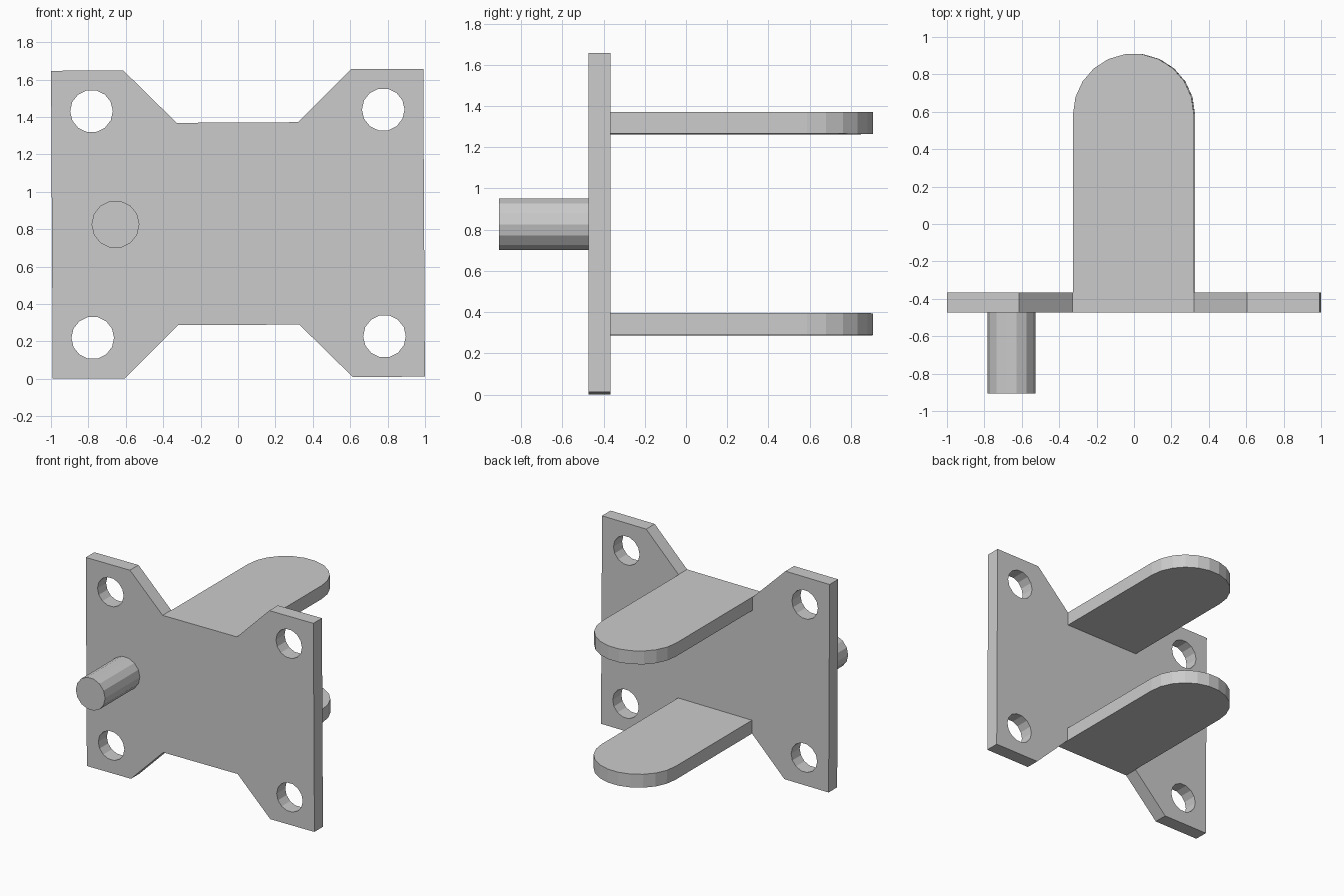
import bpy, bmesh
from math import sin, cos, pi
from mathutils import Matrix, Vector

if "Cube" in bpy.data.objects:
    bpy.data.objects.remove(bpy.data.objects["Cube"])

MID_Z = 0.829
# The whole bracket is tilted very slightly in the front plane
TILT = Matrix.Translation((0, 0, MID_Z)) @ Matrix.Rotation(-0.0055, 4, 'Y')


def prism(name, points, extrude):
    """Extrude a flat outline into a solid, then place it in the tilted frame."""
    bm = bmesh.new()
    face = bm.faces.new([bm.verts.new(p) for p in points])
    res = bmesh.ops.extrude_face_region(bm, geom=[face])
    verts = [v for v in res['geom'] if isinstance(v, bmesh.types.BMVert)]
    bmesh.ops.translate(bm, verts=verts, vec=Vector(extrude))
    bmesh.ops.recalc_face_normals(bm, faces=bm.faces)
    bm.transform(TILT)
    mesh = bpy.data.meshes.new(name)
    bm.to_mesh(mesh)
    bm.free()
    obj = bpy.data.objects.new(name, mesh)
    bpy.context.collection.objects.link(obj)
    return obj


def circle(x, y, z, r, n=14):
    return [(x + r * cos(2 * pi * i / n), y, z + r * sin(2 * pi * i / n)) for i in range(n)]


FRONT, BACK = -0.473, -0.366

# Mounting plate with notched top and bottom
half = [(0.995, 0.823), (0.609, 0.823), (0.325, 0.541)]
upper = half + [(-x, z) for x, z in reversed(half)]
outline = upper + [(-x, -z) for x, z in upper]
plate = prism("mounting_plate", [(x, FRONT, z) for x, z in outline], (0, BACK - FRONT, 0))

# Four bolt holes
for sx in (-1, 1):
    for sz in (-1, 1):
        cutter = prism("hole_cutter", circle(sx * 0.78, -0.6, sz * 0.606, 0.114), (0, 0.4, 0))
        cutter.hide_render = True
        mod = plate.modifiers.new("bolt_hole", 'BOOLEAN')
        mod.operation = 'DIFFERENCE'
        mod.solver = 'EXACT'
        mod.object = cutter
        bpy.context.view_layer.objects.active = plate
        bpy.ops.object.modifier_apply(modifier=mod.name)
        bpy.data.objects.remove(cutter)

# Two round-ended lugs, flush with the notch edges
R, SEG = 0.323, 11
lug = [(-R, BACK), (R, BACK)]
lug += [(R * cos(pi * i / SEG), 0.588 + R * sin(pi * i / SEG)) for i in range(SEG + 1)]
for name, z in (("upper_lug", 0.435), ("lower_lug", -0.541)):
    prism(name, [(x, y, z) for x, y in lug], (0, 0, 0.106))

# Locating pin on the front
prism("front_pin", circle(-0.655, -0.907, 0, 0.128), (0, 0.907 + FRONT, 0))
